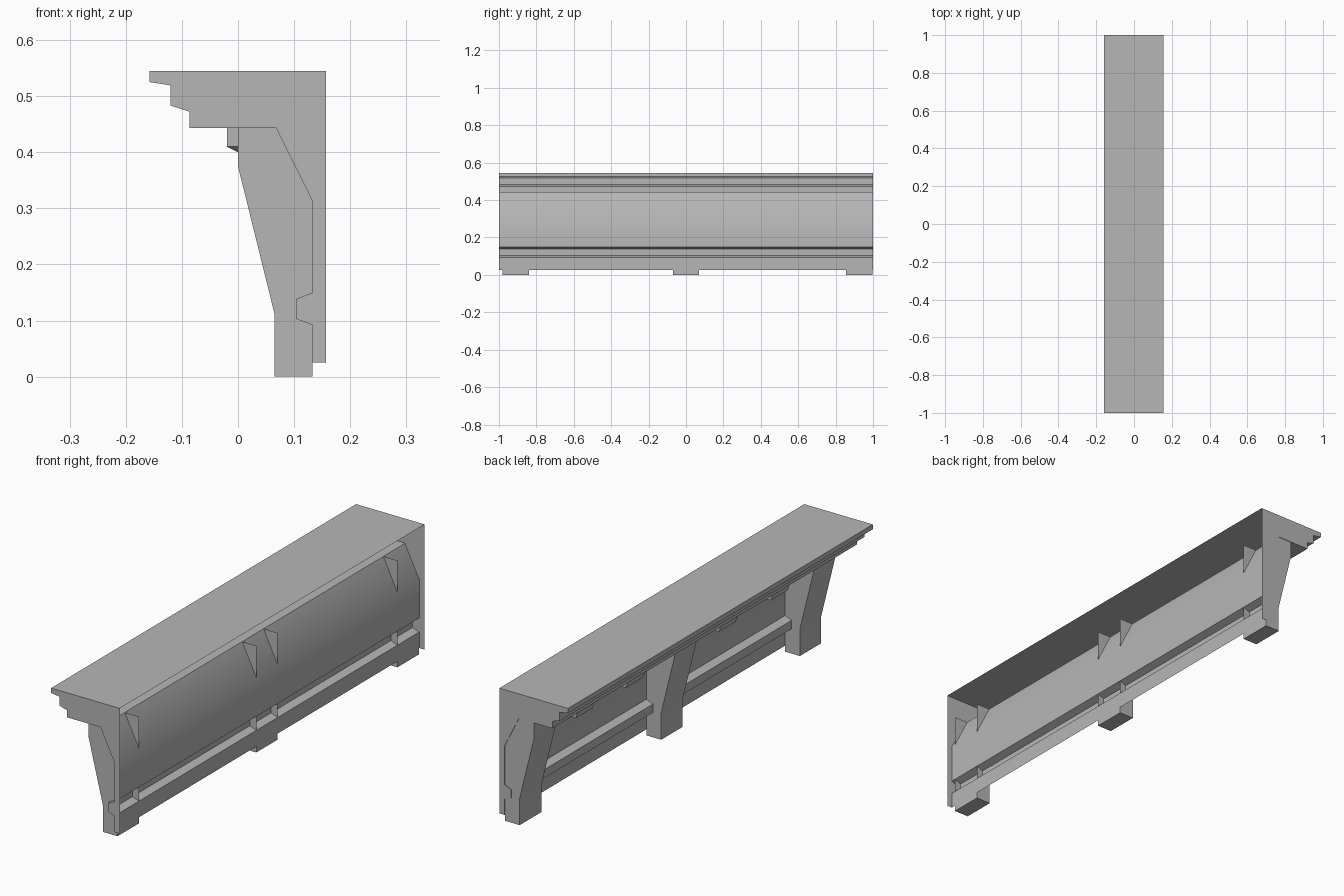
import bpy, bmesh, math

if "Cube" in bpy.data.objects:
    bpy.data.objects.remove(bpy.data.objects["Cube"], do_unlink=True)

stone = bpy.data.materials.new("grey stone")
stone.use_nodes = True
GREY = (0.47, 0.47, 0.47, 1)
stone.diffuse_color = GREY
stone.node_tree.nodes["Principled BSDF"].inputs["Base Color"].default_value = GREY


def finish(name, bm):
    bmesh.ops.recalc_face_normals(bm, faces=bm.faces)
    mesh = bpy.data.meshes.new(name)
    bm.to_mesh(mesh)
    bm.free()
    mesh.materials.append(stone)
    obj = bpy.data.objects.new(name, mesh)
    bpy.context.collection.objects.link(obj)
    bpy.ops.object.select_all(action='DESELECT')
    obj.select_set(True)
    bpy.context.view_layer.objects.active = obj
    bpy.ops.object.shade_smooth_by_angle(angle=math.radians(35))
    return obj


def extrude_profile(bm, points, y0, y1, open_sides=()):
    """Sweep an x-z outline along y, capped at both ends, leaving some sides open."""
    rings = [[bm.verts.new((x, y, z)) for x, z in points] for y in (y0, y1)]
    for ring in rings:
        bm.faces.new(ring)
    n = len(points)
    for i in range(n):
        if i not in open_sides:
            j = (i + 1) % n
            bm.faces.new((rings[0][i], rings[0][j], rings[1][j], rings[1][i]))


# Hollow cornice shell, open towards the wall
shell = [(.157, .545), (-.158, .545), (-.158, .525), (-.12, .519), (-.12, .483),
         (-.086, .472), (-.086, .443), (.068, .443), (.133, .312), (.133, .15),
         (.103, .138), (.103, .103), (.133, .092), (.133, .025), (.157, .025)]
bm = bmesh.new()
extrude_profile(bm, shell, -1, 1, open_sides=(len(shell) - 2, len(shell) - 1))
finish("cornice_shell", bm)

# Three large brackets, with open backs behind the panel
bracket = [(.065, 0), (.133, 0), (.133, .025), (.133, .443),
           (0, .443), (0, .375), (.065, .112)]
for label, y0, y1 in (("front", -.98, -.84), ("middle", -.07, .07), ("rear", .856, .998)):
    bm = bmesh.new()
    extrude_profile(bm, bracket, y0, y1, open_sides=(2, 3))
    finish(label + "_bracket", bm)


# Small corbels between the brackets: wide cap, tapered neck, narrow block
def corbel(name, y):
    bm = bmesh.new()
    # each level: front x, back x on the panel, height, half width
    levels = [(-.02, .068, .443, .07), (-.02, .084, .41, .07),
              (0, .089, .4, .055), (.02, .119, .34, .055)]
    rings = []
    for front, back, z, half in levels:
        rings.append([bm.verts.new(co) for co in (
            (front, y - half, z), (back, y - half, z),
            (back, y + half, z), (front, y + half, z))])
    for upper, lower in zip(rings, rings[1:]):
        for a, b in ((0, 1), (2, 3), (3, 0)):
            bm.faces.new((upper[a], upper[b], lower[b], lower[a]))
    bm.faces.new(rings[-1])
    finish(name, bm)


for i, y in enumerate((-.64, -.3, .31, .64)):
    corbel("corbel_%d" % (i + 1), y)
